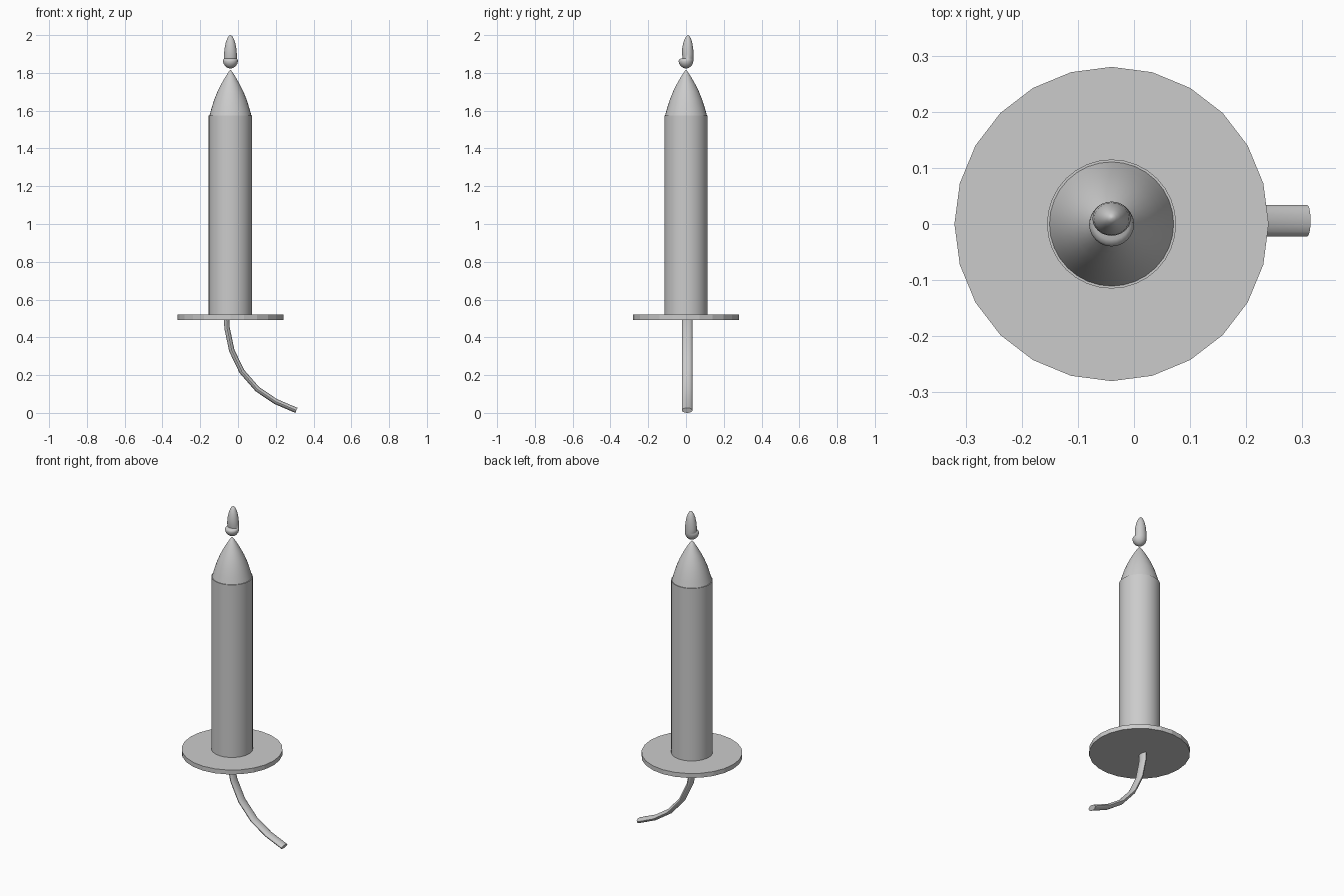
import bpy, bmesh, math
from mathutils import Vector

cube = bpy.data.objects.get("Cube")
if cube:
    bpy.data.objects.remove(cube, do_unlink=True)

AXIS_X = -0.04
grey = bpy.data.materials.new("plain_grey")
grey.use_nodes = True
grey.diffuse_color = (0.6, 0.6, 0.6, 1)
grey.node_tree.nodes["Principled BSDF"].inputs["Base Color"].default_value = (0.6, 0.6, 0.6, 1)


def ring(center, u, v, sides):
    """Ellipse of points around center spanned by the half axes u and v."""
    steps = [2 * math.pi * i / sides for i in range(sides)]
    return [Vector(center) + u * math.cos(a) + v * math.sin(a) for a in steps]


def loft(name, rings, angle=40):
    """Skin a list of rings, cap both ends and shade by angle."""
    bm = bmesh.new()
    loops = [[bm.verts.new(p) for p in r] for r in rings]
    n = len(loops[0])
    for low, high in zip(loops, loops[1:]):
        for i in range(n):
            j = (i + 1) % n
            bm.faces.new((low[i], low[j], high[j], high[i]))
    bm.faces.new(loops[0][::-1])
    bm.faces.new(loops[-1])
    bmesh.ops.recalc_face_normals(bm, faces=bm.faces)
    mesh = bpy.data.meshes.new(name)
    bm.to_mesh(mesh)
    bm.free()
    mesh.materials.append(grey)
    obj = bpy.data.objects.new(name, mesh)
    bpy.context.collection.objects.link(obj)
    bpy.ops.object.select_all(action='DESELECT')
    obj.select_set(True)
    bpy.context.view_layer.objects.active = obj
    bpy.ops.object.shade_smooth_by_angle(angle=math.radians(angle))
    return obj


def turned(name, profile, sides, angle=40):
    """Round part on the main axis from (radius, height) pairs."""
    rings = [ring((AXIS_X, 0, z), Vector((r, 0, 0)), Vector((0, r, 0)), sides)
             for r, z in profile]
    return loft(name, rings, angle)


# Drip plate, candle body and curved taper
turned("drip_plate", [(0.28, 0.493), (0.28, 0.52)], 24, 10)
turned("candle_body", [(0.115, 0.51), (0.115, 1.575)], 32)
turned("candle_taper", [(0.112, 1.57), (0.101, 1.61), (0.087, 1.655), (0.069, 1.70),
                        (0.049, 1.74), (0.028, 1.777), (0.01, 1.805), (0.002, 1.814)], 32)

# Flame: round base with a ledge at the front, and a tongue set to the back
# Each section is height, half width, front y, back y
sections = [(1.823, 0.004, -0.004, 0.004), (1.827, 0.016, -0.016, 0.016),
            (1.836, 0.028, -0.028, 0.028), (1.848, 0.036, -0.036, 0.035),
            (1.862, 0.04, -0.04, 0.039), (1.871, 0.038, -0.037, 0.04),
            (1.875, 0.035, -0.028, 0.04), (1.877, 0.034, -0.018, 0.04),
            (1.90, 0.034, -0.021, 0.04), (1.93, 0.031, -0.02, 0.038),
            (1.96, 0.025, -0.014, 0.033), (1.982, 0.017, -0.006, 0.026),
            (1.995, 0.009, 0.002, 0.019), (2.0, 0.002, 0.009, 0.013)]
loft("flame", [ring((AXIS_X, (f + b) / 2, z), Vector((w, 0, 0)), Vector((0, (b - f) / 2, 0)), 24)
               for z, w, f, b in sections], 50)

# Bent tail below the plate, an oval tube
path = [Vector((x, 0.006, z)) for x, z in
        [(-0.06, 0.5), (-0.058, 0.45), (-0.033, 0.33), (0.02, 0.22),
         (0.103, 0.125), (0.2, 0.06), (0.309, 0.0135)]]
tail = []
for i, p in enumerate(path):
    along = (path[min(i + 1, len(path) - 1)] - path[max(i - 1, 0)]).normalized()
    across = Vector((0, 1, 0))
    tail.append(ring(p, across * 0.028, along.cross(across) * 0.0145, 16))
loft("bent_tail", tail)
